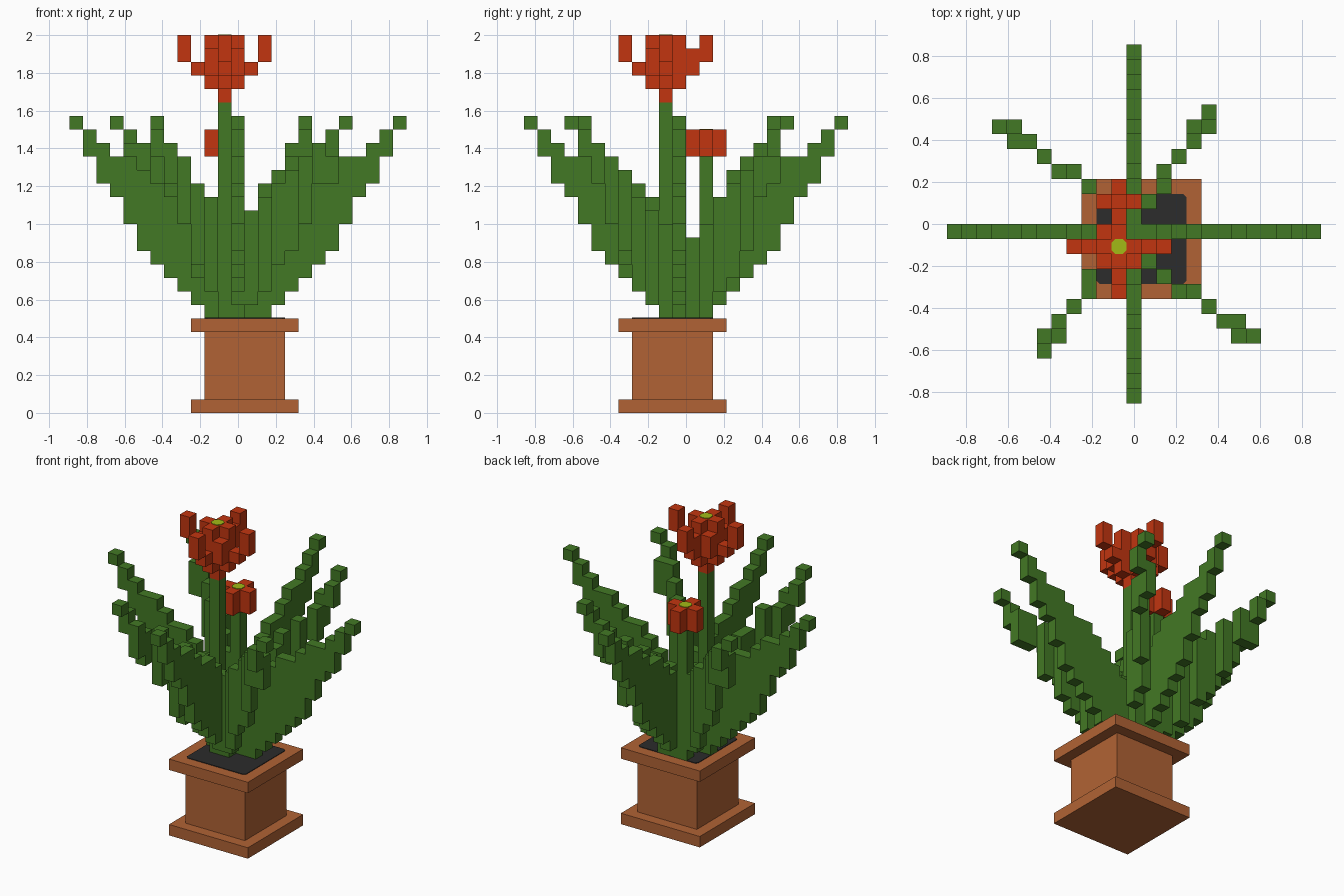
import bpy, bmesh, math
from mathutils import Vector

old = bpy.data.objects.get("Cube")
if old:
    bpy.data.objects.remove(old, do_unlink=True)

V = 1 / 14  # block size


def material(name, r, g, b):
    m = bpy.data.materials.new(name)
    m.use_nodes = True
    m.diffuse_color = (r, g, b, 1)
    m.node_tree.nodes["Principled BSDF"].inputs["Base Color"].default_value = (r, g, b, 1)
    return m


GREEN = material("leaf green", 0.055, 0.19, 0.018)
RED = material("petal red", 0.54, 0.036, 0.005)
CLAY = material("terracotta", 0.44, 0.124, 0.035)
SOIL = material("dark soil", 0.025, 0.025, 0.025)
YELLOW = material("pollen yellow", 0.36, 0.49, 0.008)


def finish(bm, name, mat):
    bmesh.ops.recalc_face_normals(bm, faces=bm.faces)
    me = bpy.data.meshes.new(name)
    bm.to_mesh(me)
    bm.free()
    me.materials.append(mat)
    ob = bpy.data.objects.new(name, me)
    bpy.context.collection.objects.link(ob)
    return ob


def corner(x, y, z):
    """Grid corner to world position."""
    return Vector(((x - 0.5) * V, y * V, z * V))


def add_box(bm, lo, hi):
    a, b = corner(*lo), corner(*hi)
    made = bmesh.ops.create_cube(bm, size=1)["verts"]
    for v in made:
        v.co = (a + b) / 2 + Vector(c * s for c, s in zip(v.co, b - a))


def box(name, lo, hi, mat):
    bm = bmesh.new()
    add_box(bm, lo, hi)
    return finish(bm, name, mat)


def columns(name, cols, mat):
    """Upright block columns given as (x, y, bottom, top)."""
    bm = bmesh.new()
    for x, y, z0, z1 in cols:
        add_box(bm, (x, y, z0), (x + 1, y + 1, z1))
    return finish(bm, name, mat)


def plate(name, lo, hi, z, cut, mat):
    """Thin plate with clipped corners lying on a surface."""
    a, b = corner(*lo, z), corner(*hi, z)
    mid, h = (a + b) / 2, (b - a) / 2
    bm = bmesh.new()
    ring = []
    for sx, sy in ((1, 1), (-1, 1), (-1, -1), (1, -1)):
        p = [(sx * h.x, sy * (h.y - cut)), (sx * (h.x - cut), sy * h.y)]
        ring += p if sx == sy else p[::-1]
    face = bm.faces.new([bm.verts.new(mid + Vector((x, y, 0))) for x, y in ring])
    top = bmesh.ops.extrude_face_region(bm, geom=[face])["geom"]
    for v in top:
        if isinstance(v, bmesh.types.BMVert):
            v.co.z += 0.004
    return finish(bm, name, mat)


# Pot and soil
box("pot_base", (-3, -5, 0), (5, 3, 1), CLAY)
box("pot_body", (-2, -4, 1), (4, 2, 6), CLAY)
box("pot_rim", (-3, -5, 6), (5, 3, 7), CLAY)
plate("soil", (-2, -4), (4, 2), 7, 0.2 * V, SOIL)

# Leaf profile: underside and upper edge by distance from the middle
BOTTOM = [7, 7, 7, 8, 9, 10, 11, 12, 14, 16, 17, 19, 21]
TOP = [13, 13, 14, 15, 16, 17, 17, 18, 19, 19, 20, 21, 22]


def leaf(name, path):
    reach = max(math.hypot(x, y + 0.5) for x, y in path)
    cols = []
    for x, y in path:
        d = round(12 * math.hypot(x, y + 0.5) / reach)
        cols.append((x, y, BOTTOM[d], TOP[d]))
    columns(name, cols, GREEN)


# Four straight leaves
STEPS = range(1, 13)
leaf("leaf_left", [(d, -1) for d in STEPS])
leaf("leaf_right", [(-d, -1) for d in STEPS])
leaf("leaf_front", [(0, -d) for d in STEPS])
leaf("leaf_back", [(0, d - 1) for d in STEPS])

# Four diagonal leaves
leaf("leaf_back_left", [(1, 1), (2, 2), (2, 3), (3, 4), (4, 5), (4, 6), (5, 6), (5, 7)])
leaf("leaf_back_right", [(-2, 1), (-3, 2), (-4, 3), (-5, 3), (-6, 4), (-7, 5),
                         (-8, 5), (-8, 6), (-9, 6)])
leaf("leaf_front_left", [(1, -3), (2, -4), (3, -5), (4, -5), (5, -6), (6, -7),
                         (7, -7), (7, -8), (8, -8)])
leaf("leaf_front_right", [(-2, -3), (-3, -4), (-3, -5), (-4, -6), (-5, -7),
                          (-5, -8), (-6, -8), (-6, -9)])

# Tall flower
SIDES = ((1, 0), (-1, 0), (0, 1), (0, -1))
CX, CY = -1, -2
columns("tall_stem", [(CX, CY, 7, 23)], GREEN)
columns("tall_flower_core", [(CX, CY, 23, 28)]
        + [(CX + x, CY + y, 24, 28) for x, y in SIDES]
        + [(CX + x, CY + y, 25, 27) for x, y in ((-1, -1), (1, -1), (-1, 1))], RED)
for n, (x, y) in zip(("left", "right", "back", "front"), SIDES):
    columns("tall_petal_" + n, [
        (CX + 2 * x, CY + 2 * y, 25, 27 if n == "back" else 26),
        (CX + 3 * x, CY + 3 * y, 26, 28)], RED)
plate("tall_flower_pollen", (CX, CY), (CX + 1, CY + 1), 28, 0.25 * V, YELLOW)

# Small flower
SY = 1
columns("small_stem", [(CX, SY, 7, 19)], GREEN)
columns("small_flower", [(CX, SY, 19, 21)]
        + [(CX + x, SY + y, 19, 21) for x, y in SIDES], RED)
plate("small_flower_pollen", (CX, SY), (CX + 1, SY + 1), 21, 0.25 * V, YELLOW)
